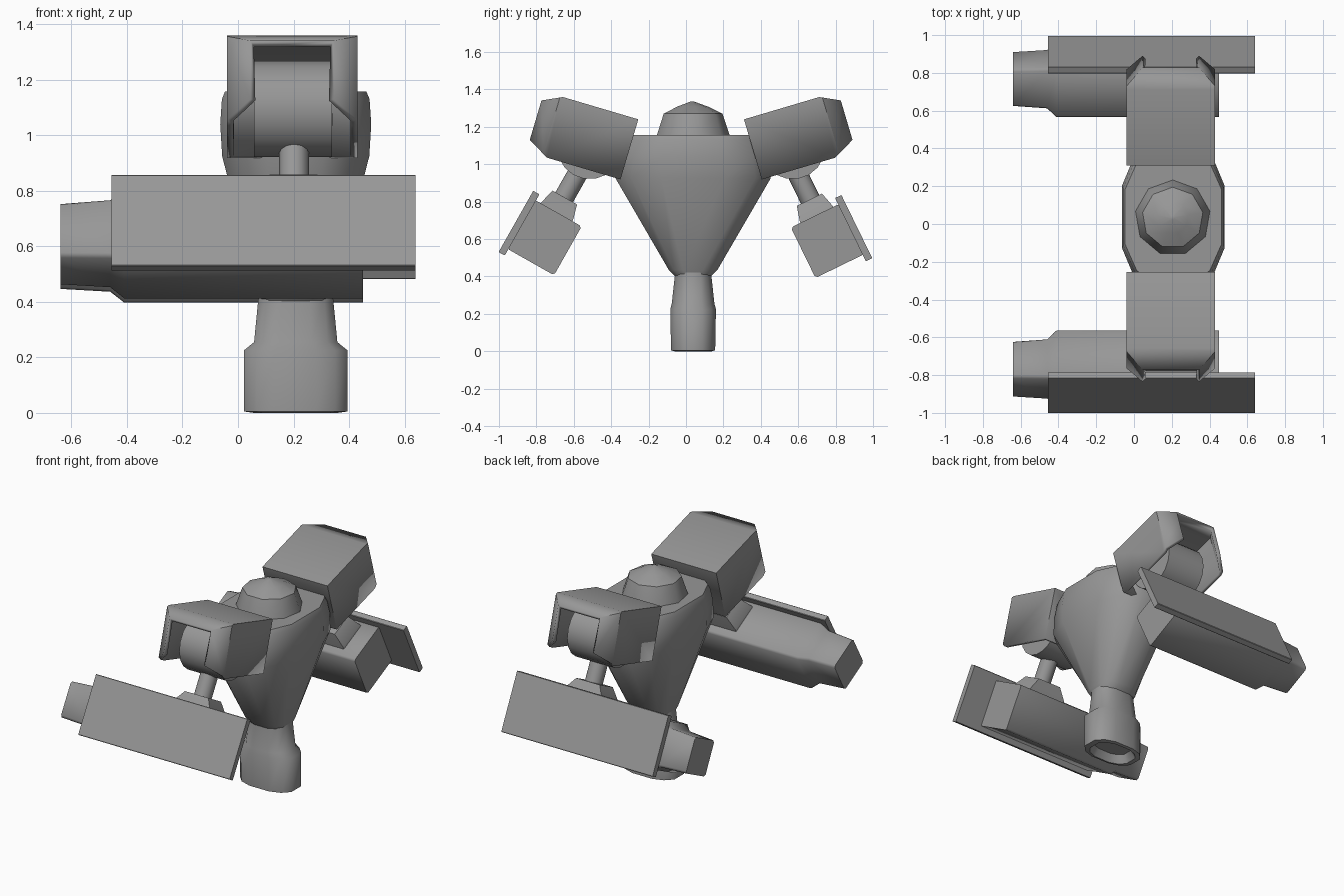
import bpy, bmesh
from math import sin, cos, pi, radians

if "Cube" in bpy.data.objects:
    bpy.data.objects.remove(bpy.data.objects["Cube"])

# Dark grey paint for every part
paint = bpy.data.materials.new("dark_grey")
paint.diffuse_color = (.31, .31, .31, 1)
paint.use_nodes = True
paint.node_tree.nodes["Principled BSDF"].inputs["Base Color"].default_value = paint.diffuse_color


def finish(name, bm, angle):
    me = bpy.data.meshes.new(name)
    bm.to_mesh(me)
    bm.free()
    me.materials.append(paint)
    ob = bpy.data.objects.new(name, me)
    bpy.context.collection.objects.link(ob)
    bpy.ops.object.select_all(action='DESELECT')
    ob.select_set(True)
    bpy.context.view_layer.objects.active = ob
    bpy.ops.object.shade_smooth_by_angle(angle=radians(angle))
    return ob


def loft(name, rings, angle=35):
    """Skin a stack of equal-length point rings and cap both ends."""
    bm = bmesh.new()
    rows = [[bm.verts.new(p) for p in r] for r in rings]
    n = len(rows[0])
    for a, b in zip(rows, rows[1:]):
        for i in range(n):
            j = (i + 1) % n
            bm.faces.new((a[i], a[j], b[j], b[i]))
    bm.faces.new(rows[0])
    bm.faces.new(rows[-1])
    bmesh.ops.recalc_face_normals(bm, faces=bm.faces)
    return finish(name, bm, angle)


def circle(r, n, start=0.0):
    return [(r * cos(start + 2 * pi * i / n), r * sin(start + 2 * pi * i / n)) for i in range(n)]


def chamfered(a, b, c):
    """Rectangle of half sizes a, b with corners cut by c."""
    return [(a, b - c), (a - c, b), (c - a, b), (-a, b - c),
            (-a, c - b), (c - a, -b), (a - c, -b), (a, c - b)]


# Torso and pelvis: 12-sided section scaled up the height
quarter = [(1, .41), (.76, .8), (.38, 1)]
section = (quarter + [(-x, y) for x, y in reversed(quarter)]
           + [(-x, -y) for x, y in quarter] + [(x, -y) for x, y in reversed(quarter)])


def level(z, hx, hy, cx=.208, cy=.038):
    return [(cx + hx * x, cy + hy * y, z) for x, y in section]


loft("torso", [level(.40, .125, .095), level(.435, .14, .13), level(.925, .265, .415),
               level(1.04, .272, .40), level(1.13, .266, .37), level(1.157, .255, .355)], 40)
loft("pelvis", [level(.05, .12, .075), level(0, .15, .1), level(0.005, .186, .118),
                level(.225, .187, .122), level(.255, .15, .114), level(.42, .134, .096)], 55)

# Head dome
loft("head_dome", [[(.205 + x, .033 + y, z) for x, y in circle(r, 9, pi / 2)]
                   for z, r in [(1.14, .203), (1.157, .2), (1.27, .162), (1.308, .085), (1.335, .01)]], 41)


def shoulder(side, tag):
    # Open armour shell, made in a flat frame and then tilted
    def place(x, u, w):
        y = .31 + .959 * u - .284 * w
        return (.195 + x, y if side > 0 else .055 - y, 1.24 + .284 * u + .959 * w)

    plan = [(-.235, 0), (.235, 0), (.235, .435), (.15, .525), (-.15, .525), (-.235, .435)]
    bm = bmesh.new()
    lo = [bm.verts.new((x, u, -.335)) for x, u in plan]
    hi = [bm.verts.new((x, u, 0)) for x, u in plan]
    bm.faces.new(lo[::-1])
    bm.faces.new(hi)
    for i in range(6):
        j = (i + 1) % 6
        bm.faces.new((lo[i], lo[j], hi[j], hi[i]))

    def cut(co, no):
        return bmesh.ops.bisect_plane(bm, geom=bm.verts[:] + bm.edges[:] + bm.faces[:],
                                      plane_co=co, plane_no=no, clear_outer=True)["geom_cut"]

    loop = [e for e in cut((0, .42, 0), (0, .43, .903)) if isinstance(e, bmesh.types.BMEdge)]
    bmesh.ops.edgeloop_fill(bm, edges=loop)
    bmesh.ops.recalc_face_normals(bm, faces=bm.faces)
    bm.normal_update()
    gone = [f for f in bm.faces if f.normal.z < -.9 or f.normal.y > .98]
    bmesh.ops.delete(bm, geom=gone, context='FACES')
    cut((0, .525, -.27), (0, .492, -.87))
    for v in bm.verts:
        v.co = place(*v.co)
    if side < 0:
        bmesh.ops.reverse_faces(bm, faces=bm.faces)
    ob = finish(tag + "_shoulder_shell", bm, 35)
    mod = ob.modifiers.new("wall", 'SOLIDIFY')
    mod.thickness = .024
    mod.offset = -1
    mod.use_even_offset = True
    # Round joint inside the shell
    cy = .57 if side > 0 else -.515
    loft(tag + "_shoulder_joint", [[(x, cy + a, 1.095 + b) for a, b in circle(.175, 18)]
                                   for x in (.058, .338)])


def arm(side, tag, cy, cz, tilt):
    c, s = cos(radians(tilt)), sin(radians(tilt))

    # n points outward through the plate, t points up along it
    def P(x, n, t):
        return (x, cy + side * (n * c - t * s), cz + n * s + t * c)

    # Forearm housing stepping down to the square barrel
    body = chamfered(.144, .15, .012)
    big = [(n + .01, t - .004) for n, t in chamfered(.12, .12, .014)]
    small = [(n + .01, t - .006) for n, t in chamfered(.111, .111, .014)]
    loft(tag + "_forearm", [[P(x, n, t) for n, t in sec] for x, sec in
                            [(.45, body), (-.41, body), (-.46, big), (-.64, small)]], 50)
    # Side plate
    loft(tag + "_side_plate", [[P(x, .156 + n, t) for n, t in chamfered(.019, .188, .003)]
                               for x in (-.455, .64)])
    # Flared collar
    loft(tag + "_collar", [[P(.2 + sx * a, .01 + sn * b, t) for sx, sn in
                            ((-1, -1), (1, -1), (1, 1), (-1, 1))]
                           for a, b, t in [(.14, .1, .14), (.135, .095, .165), (.085, .075, .24)]])
    # Upper arm rod
    loft(tag + "_upper_arm", [[P(.202 + a, .014 + b, t) for a, b in circle(.054, 12)]
                              for t in (.2, .46)])


for side, tag, cy, cz, tilt in [(1, "rear", .756, .59, 26), (-1, "front", -.757, .608, 29.5)]:
    shoulder(side, tag)
    arm(side, tag, cy, cz, tilt)
